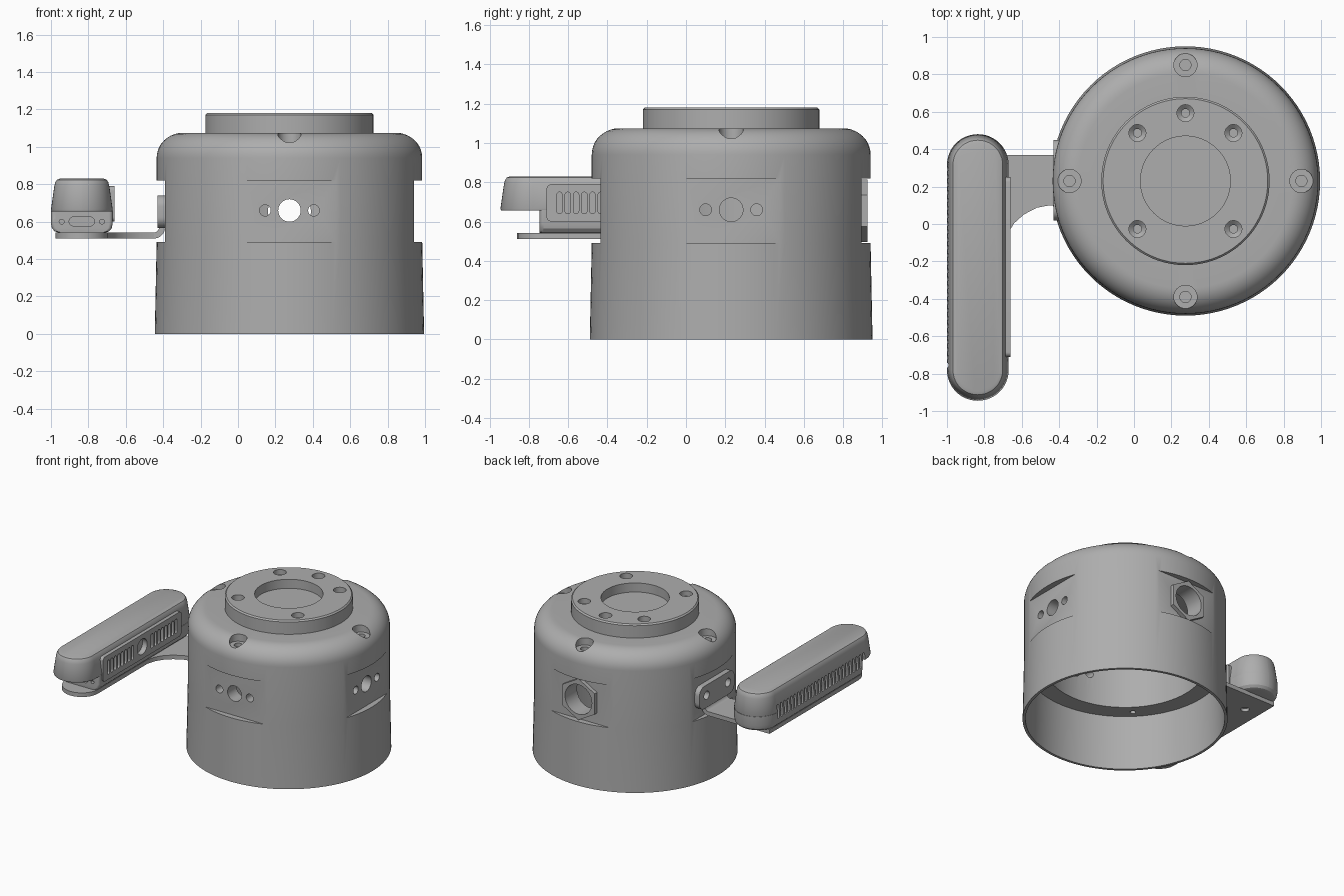
import bpy, bmesh, math
from math import cos, sin, pi

old = bpy.data.objects.get("Cube")
if old:
    bpy.data.objects.remove(old)

grey = bpy.data.materials.new("plain grey")
grey.use_nodes = True
GREY = (0.42, 0.42, 0.42, 1)
grey.diffuse_color = GREY
grey.node_tree.nodes["Principled BSDF"].inputs["Base Color"].default_value = GREY

CX, CY = 0.275, 0.23      # housing axis
CAM = -0.835              # camera centre line in x
CAM_MID = -0.23           # camera centre in y


def circle(u, v, r, n=32, turn=0.0):
    return [(u + r * cos(2 * pi * i / n + turn), v + r * sin(2 * pi * i / n + turn)) for i in range(n)]


def rounded(u0, u1, v0, v1, low, high=None, n=8):
    """Rounded rectangle with separate corner radii at the low and high v ends."""
    high = low if high is None else high
    pts = []
    for k, (u, v, r, su, sv) in enumerate([(u1, v1, high, -1, -1), (u0, v1, high, 1, -1),
                                           (u0, v0, low, 1, 1), (u1, v0, low, -1, 1)]):
        r *= 0.995
        for i in range(n + 1):
            a = (k + i / n) * pi / 2
            pts.append((u + su * r + r * cos(a), v + sv * r + r * sin(a)))
    return pts


def ring(pts, w, axis="Z"):
    place = {"X": lambda u, v: (w, u, v), "Y": lambda u, v: (u, w, v), "Z": lambda u, v: (u, v, w)}[axis]
    return [place(u, v) for u, v in pts]


def prism(pts, lo, hi, axis="Z"):
    return [ring(pts, lo, axis), ring(pts, hi, axis)]


def lathe(u, v, profile, n=32):
    return [ring(circle(u, v, r, n), z) for r, z in profile]


def solid(name, *lofts):
    """One object from any number of capped lofts."""
    bm = bmesh.new()
    for rings in lofts:
        rows = [[bm.verts.new(p) for p in r] for r in rings]
        n = len(rows[0])
        for a, b in zip(rows, rows[1:]):
            for i in range(n):
                bm.faces.new((a[i], a[(i + 1) % n], b[(i + 1) % n], b[i]))
        bm.faces.new(rows[0][::-1])
        bm.faces.new(rows[-1])
    bmesh.ops.recalc_face_normals(bm, faces=bm.faces)
    mesh = bpy.data.meshes.new(name)
    bm.to_mesh(mesh)
    bm.free()
    mesh.materials.append(grey)
    obj = bpy.data.objects.new(name, mesh)
    bpy.context.collection.objects.link(obj)
    return obj


def cut(targets, *lofts):
    cutter = solid("cutter", *lofts)
    cutter.hide_render = True
    for t in targets:
        mod = t.modifiers.new("cut", "BOOLEAN")
        mod.operation, mod.solver, mod.object = "DIFFERENCE", "EXACT", cutter
        bpy.context.view_layer.objects.active = t
        bpy.ops.object.modifier_apply(modifier=mod.name)
    bpy.data.objects.remove(cutter)


# Housing: open-bottomed shell with shoulder fillet, top flange and inner ledge
fillet = [(0.575 + 0.135 * cos(a * pi / 20), 0.94 + 0.135 * sin(a * pi / 20)) for a in range(11)]
profile = [(0.56, 0.98), (0.56, 0.42), (0.69, 0.42), (0.70, 0), (0.72, 0), (0.71, 0.49)] + fillet
profile += [(0.45, 1.075), (0.45, 1.17), (0.44, 1.18), (0.24, 1.18), (0.24, 1.11)]
housing = solid("housing", lathe(CX, CY, profile, 96))

# Flat pads on the four sides
FLAT, FAR = 0.665, 0.9
for axis, c, along in (("X", CX, CY), ("Y", CY, CX)):
    pad = rounded(along - 0.35, along + 0.35, 0.49, 0.82, 0.005, n=1)
    for s in (-1, 1):
        cut([housing], prism(pad, c + s * FLAT, c + s * FAR, axis))

# Hole rows on the front and left pads
for axis, along, lo, hi in (("Y", CX, CY - FAR, CY - 0.5), ("X", CY, CX + 0.5, CX + FAR)):
    cut([housing], *[prism(circle(along + d, 0.66, r), lo, hi, axis)
                     for d, r in ((-0.13, 0.03), (0, 0.06), (0.13, 0.03))])

# Shoulder counterbores, flange countersinks and ledge holes
bores = []
for k in range(4):
    a = k * pi / 2
    bores.append(lathe(CX + 0.62 * cos(a), CY + 0.62 * sin(a),
                       [(0.062, 1.3), (0.062, 1.02), (0.03, 1.02), (0.03, 0.9)]))
    a += pi / 4
    bores.append(lathe(CX + 0.63 * cos(a), CY + 0.63 * sin(a), [(0.02, 0.3), (0.02, 0.5)]))
for deg in (45, 90, 135, 225, 315):
    a = math.radians(deg)
    bores.append(lathe(CX + 0.363 * cos(a), CY + 0.363 * sin(a),
                       [(0.045, 1.3), (0.045, 1.14), (0.022, 1.12), (0.022, 1.05)]))
cut([housing], *bores)

# Hexagonal cable fitting on the back pad
back = CY + FLAT
fitting = solid("hex_fitting", prism(circle(CX, 0.655, 0.16, 6, pi / 6), back - 0.01, back + 0.03, "Y"))
cut([housing, fitting], prism(circle(CX, 0.655, 0.115), CY + 0.5, CY + FAR, "Y"))

# Bracket: upright tab, bend and plate under the camera
tab = solid("bracket_tab", prism(rounded(0.02, 0.45, 0.565, 0.74, 0.06), -0.43, -0.39, "X"))
cut([tab, housing], *[prism(circle(y, 0.66, 0.032), -0.5, -0.34, "X") for y in (0.1, 0.36)])


def arc(r):
    return [(-0.45 + r * cos(a * pi / 16), 0.57 + r * sin(a * pi / 16)) for a in range(-8, 1)]


bend = solid("bracket_bend", prism(arc(0.06) + arc(0.028)[::-1], 0.10, 0.37, "Y"))
plate_end = [(CAM + 0.14 * cos(a * pi / 12), -0.72 - 0.14 * sin(a * pi / 12)) for a in range(13)]
neck = [(-0.45, 0.37), (-0.45, 0.10), (-0.52, 0.087), (-0.59, 0.05), (-0.64, 0.005), (-0.675, -0.05)]
plate = solid("bracket_plate", prism(neck + [(CAM + 0.14, -0.12)] + plate_end + [(CAM - 0.14, 0.37)], 0.51, 0.542))
cut([plate], prism(circle(-0.85, 0.2, 0.03), 0.4, 0.535))

# Camera base with one flat end, and the tapered shell above it
def camera_ring(inset, z, y0=-0.945, square=False):
    h = 0.165 - inset
    return ring(rounded(CAM - h, CAM + h, y0 if square else y0 + inset, 0.48 - inset,
                        0.02 if square else h, h, 12), z)


base = solid("camera_base", [camera_ring(i, z, -0.745, True) for i, z in
                             ((0.045, 0.54), (0.02, 0.548), (0.005, 0.565), (0, 0.59), (0, 0.66))])
shell = solid("camera_shell", [camera_ring(i, z) for i, z in
                               ((0.004, 0.655), (0, 0.665), (0.018, 0.79), (0.023, 0.81),
                                (0.032, 0.824), (0.048, 0.83))])
panel = solid("camera_front_panel", prism(rounded(CAM_MID - 0.48, CAM_MID + 0.48, 0.60, 0.79, 0.025),
                                          -0.72, -0.66, "X"))
camera = [base, shell, panel]

# Grille slots either side of the round lens opening
slots = [prism(circle(CAM_MID, 0.695, 0.06), -0.70, -0.6, "X")]
for s in (-1, 1):
    for i in range(8):
        y = CAM_MID + s * (0.12 + i * 0.042)
        slots.append(prism(rounded(y - 0.014, y + 0.014, 0.64, 0.75, 0.014, n=4), -0.685, -0.6, "X"))
cut(camera, *slots)

# Cooling vents along the rear of the camera
vents = []
for i in range(26):
    y = CAM_MID + (i - 12.5) * 0.042
    vents.append(prism(rounded(y - 0.012, y + 0.012, 0.61, 0.715, 0.012, n=3), -1.1, -0.975, "X"))
cut([base, shell], *vents)

# Cable port and screw holes in the flat end
cut([base], prism(rounded(CAM - 0.068, CAM + 0.068, 0.577, 0.625, 0.024), -0.8, -0.72, "Y"),
    *[prism(circle(CAM + d, 0.60, 0.013, 16), -0.8, -0.72, "Y") for d in (-0.108, 0.108)])

# Smooth curved surfaces, keep hard edges
for obj in [housing, fitting, tab, bend, plate] + camera:
    bpy.ops.object.select_all(action="DESELECT")
    obj.select_set(True)
    bpy.context.view_layer.objects.active = obj
    bpy.ops.object.shade_smooth_by_angle(angle=math.radians(30))
